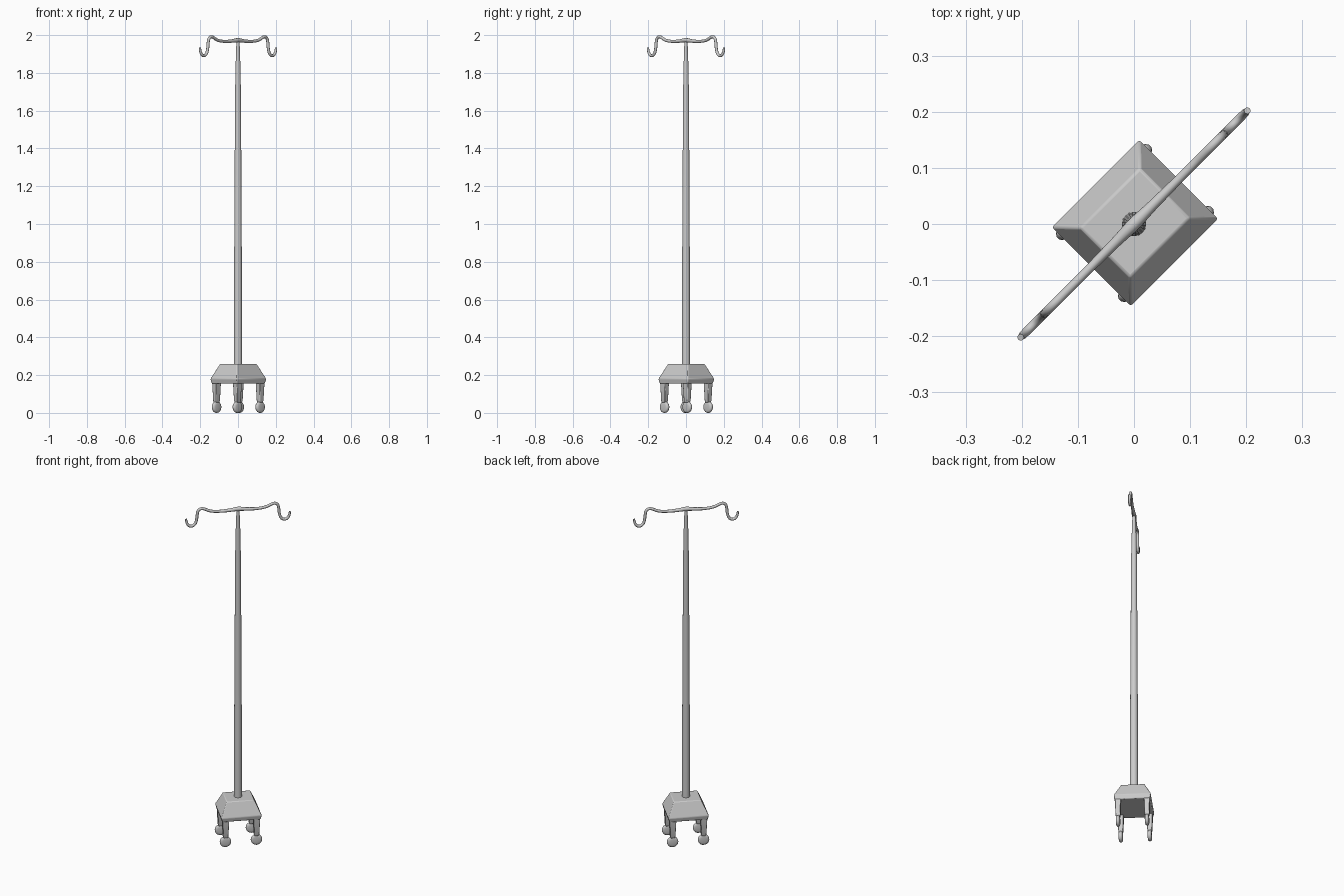
import bpy, bmesh, math

if "Cube" in bpy.data.objects:
    bpy.data.objects.remove(bpy.data.objects["Cube"])

TURN = math.pi / 4          # the stand is turned 45 degrees about z
SHIFT = 0.0025              # base sits slightly off the pole


def finish(name, bm, bevel=0.0, angle=30):
    bmesh.ops.recalc_face_normals(bm, faces=bm.faces)
    mesh = bpy.data.meshes.new(name)
    bm.to_mesh(mesh)
    bm.free()
    ob = bpy.data.objects.new(name, mesh)
    bpy.context.collection.objects.link(ob)
    ob.rotation_euler.z = TURN
    if bevel:
        mod = ob.modifiers.new("bevel", 'BEVEL')
        mod.width = bevel
        mod.segments = 2
    bpy.ops.object.select_all(action='DESELECT')
    ob.select_set(True)
    bpy.context.view_layer.objects.active = ob
    bpy.ops.object.shade_smooth_by_angle(angle=math.radians(angle))
    return ob


def loft(name, rings, **kw):
    """Skin a stack of closed rings and cap both ends."""
    bm = bmesh.new()
    loops = [[bm.verts.new(p) for p in ring] for ring in rings]
    n = len(loops[0])
    for a, b in zip(loops, loops[1:]):
        for i in range(n):
            j = (i + 1) % n
            bm.faces.new((a[i], a[j], b[j], b[i]))
    bm.faces.new(loops[0])
    bm.faces.new(loops[-1])
    return finish(name, bm, **kw)


def rect(cx, cy, hx, hy, z):
    return [(cx + sx * hx, cy + sy * hy, z)
            for sx, sy in ((-1, -1), (1, -1), (1, 1), (-1, 1))]


def circle(r, z, n=20):
    return [(r * math.cos(2 * math.pi * i / n),
             r * math.sin(2 * math.pi * i / n), z) for i in range(n)]


# base block: short skirt and sloped shoulders
loft("base", [rect(SHIFT, 0, 0.105, 0.095, 0.155),
              rect(SHIFT, 0, 0.111, 0.100, 0.18),
              rect(SHIFT, 0, 0.075, 0.063, 0.26)], bevel=0.004)

# four tapered legs with wheels
for sx in (-1, 1):
    for sy in (-1, 1):
        cx, cy = SHIFT + sx * 0.085, sy * 0.078
        loft("leg", [rect(cx, cy, 0.012, 0.010, 0.055),
                     rect(cx, cy, 0.014, 0.013, 0.065),
                     rect(cx, cy, 0.019, 0.016, 0.165)], bevel=0.003)
        profile = [(-0.011, 0.018), (-0.009, 0.027), (-0.004, 0.031),
                   (0.004, 0.031), (0.009, 0.027), (0.011, 0.018)]
        rings = [[(cx + x, cy + w, 0.031 + y) for x, y, _ in circle(r, 0)]
                 for w, r in profile]
        loft("wheel", rings, angle=50)

# tapered pole
loft("pole", [circle(r, z) for z, r in
              ((0.25, 0.022), (0.8, 0.0205), (1.3, 0.018), (1.7, 0.0155),
               (1.85, 0.0125), (1.95, 0.009), (1.975, 0.008))])

# hook bar: half path as (front-view x, z, radius), mirrored
half = [(0.03, 1.969, 0.0095), (0.075, 1.967, 0.008), (0.11, 1.974, 0.008),
        (0.127, 1.985, 0.008), (0.141, 1.991, 0.008), (0.153, 1.983, 0.008),
        (0.158, 1.96, 0.008), (0.161, 1.925, 0.008), (0.169, 1.899, 0.008),
        (0.183, 1.891, 0.008), (0.195, 1.902, 0.0075), (0.202, 1.934, 0.006)]
path = [(-x, z, r) for x, z, r in reversed(half)] + [(0, 1.973, 0.012)] + half
curve = bpy.data.curves.new("hook_bar_path", 'CURVE')
curve.dimensions = '3D'
curve.bevel_depth = 1.0
curve.bevel_resolution = 3
curve.resolution_u = 3
curve.use_fill_caps = True
sp = curve.splines.new('BEZIER')
sp.bezier_points.add(len(path) - 1)
for bp, (x, z, r) in zip(sp.bezier_points, path):
    bp.co = (x * math.sqrt(2), 0, z)
    bp.radius = r
    bp.handle_left_type = bp.handle_right_type = 'AUTO'
bar = bpy.data.objects.new("hook_bar", curve)
bar.rotation_euler.z = TURN
bpy.context.collection.objects.link(bar)
